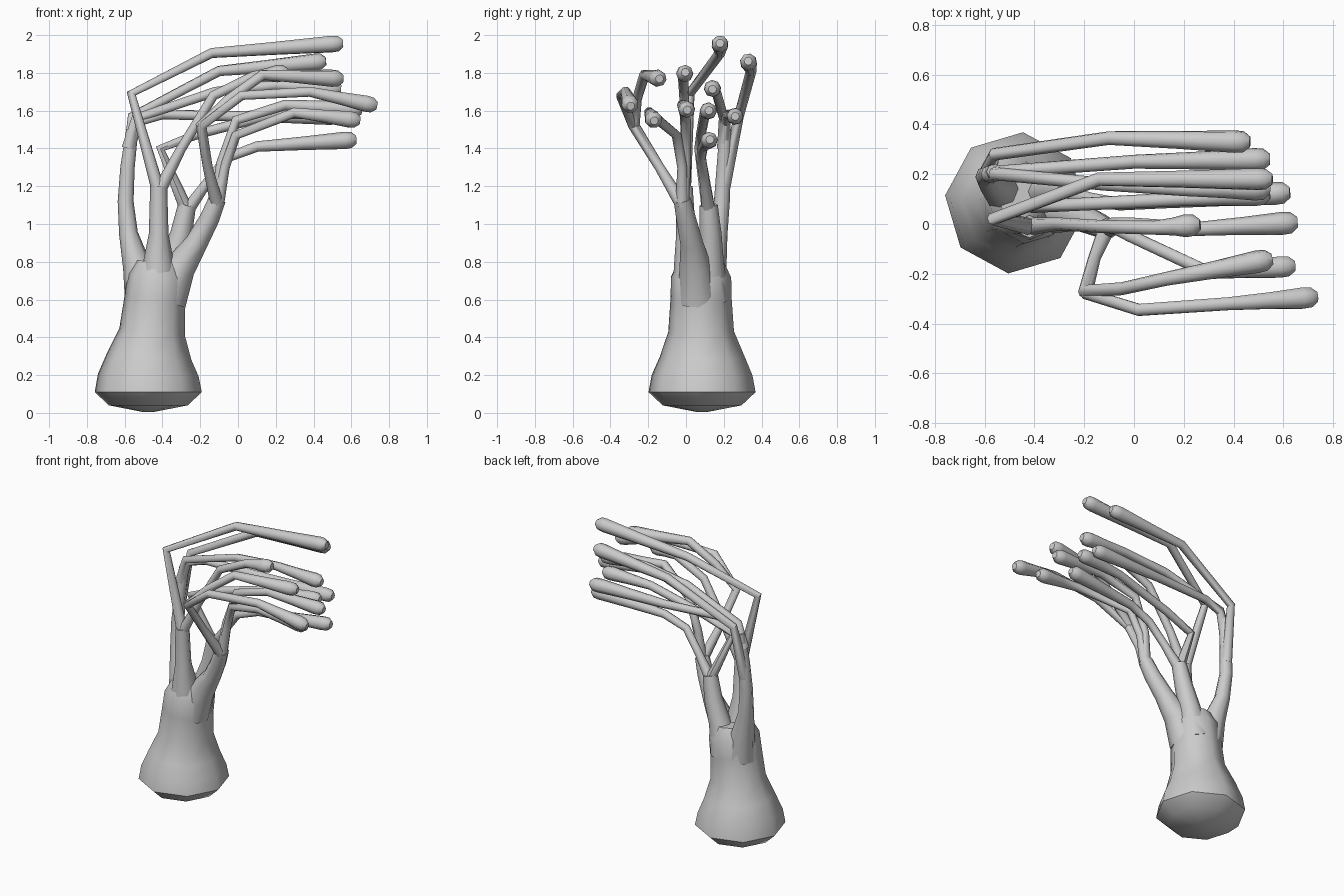
import bpy, bmesh, math
from mathutils import Vector

grey = bpy.data.materials.new("pale grey")
grey.diffuse_color = (0.6, 0.6, 0.6, 1)


def tube(name, path, sides=8, phase=0.0, sx=1.0):
    """Tapered tube through (x, y, z, radius) points, closed at both ends."""
    pts = [Vector(p[:3]) for p in path]
    bm = bmesh.new()
    rings, normal = [], None
    for i, p in enumerate(pts):
        d_in = (p - pts[max(i - 1, 0)]).normalized()
        d_out = (pts[min(i + 1, len(pts) - 1)] - p).normalized()
        t = (d_in + d_out).normalized()
        ref = normal if normal else Vector((1, 0, 0))
        normal = (ref - t * ref.dot(t)).normalized()
        side = t.cross(normal)
        rings.append([])
        for k in range(sides):
            a = math.tau * k / sides + phase
            off = normal * math.cos(a) * sx + side * math.sin(a)
            rings[-1].append(bm.verts.new(p + off * path[i][3]))
    for a, b in zip(rings, rings[1:]):
        for k in range(sides):
            j = (k + 1) % sides
            bm.faces.new((a[k], a[j], b[j], b[k]))
    bm.faces.new(rings[0][::-1])
    bm.faces.new(rings[-1])
    bmesh.ops.recalc_face_normals(bm, faces=bm.faces)
    me = bpy.data.meshes.new(name)
    bm.to_mesh(me)
    bm.free()
    me.materials.append(grey)
    ob = bpy.data.objects.new(name, me)
    bpy.context.collection.objects.link(ob)
    bpy.ops.object.select_all(action='DESELECT')
    ob.select_set(True)
    bpy.context.view_layer.objects.active = ob
    bpy.ops.object.shade_smooth_by_angle(angle=math.radians(50))
    return ob


# Trunk with a bulbous faceted foot
tube("trunk", [(-0.475, 0.085, 0.005, 0.03), (-0.475, 0.085, 0.04, 0.21),
               (-0.475, 0.085, 0.11, 0.285), (-0.475, 0.085, 0.2, 0.268),
               (-0.47, 0.085, 0.3, 0.225), (-0.455, 0.08, 0.43, 0.175),
               (-0.44, 0.08, 0.6, 0.163), (-0.425, 0.08, 0.72, 0.16),
               (-0.42, 0.08, 0.8, 0.12)], phase=math.radians(-6))

# Four limbs rising out of the trunk
tube("left_limb", [(-0.5, 0.12, 0.6, 0.1), (-0.535, 0.14, 0.78, 0.075), (-0.58, 0.17, 0.95, 0.05),
                   (-0.595, 0.19, 1.12, 0.042), (-0.585, 0.2, 1.3, 0.038), (-0.56, 0.21, 1.5, 0.032)])
tube("middle_limb", [(-0.44, 0.04, 0.6, 0.11), (-0.42, 0.02, 0.78, 0.085),
                     (-0.42, 0.0, 0.95, 0.052), (-0.42, -0.01, 1.2, 0.045)])
tube("right_limb", [(-0.38, 0.06, 0.6, 0.11), (-0.31, 0.05, 0.77, 0.085), (-0.22, 0.03, 0.9, 0.06),
                    (-0.15, 0.0, 1.03, 0.052), (-0.11, -0.02, 1.13, 0.046)])
tube("back_limb", [(-0.4, 0.13, 0.6, 0.1), (-0.35, 0.13, 0.8, 0.07),
                   (-0.3, 0.13, 0.95, 0.058), (-0.27, 0.12, 1.1, 0.048)])


# Slender fingers that bend forward and swell toward a rounded tip
def finger(name, *points):
    pts = [Vector(p) for p in points]
    n = len(pts)
    path = [(*p, 0.036 if i == 0 else 0.026) for i, p in enumerate(pts[:-1])]
    a, b = pts[-2], pts[-1]
    d = (b - a).normalized()
    path[-1] = (*a, 0.028)
    path += [(*a.lerp(b, 0.5), 0.036), (*(b - d * 0.035), 0.046),
             (*b, 0.043), (*(b + d * 0.026), 0.022)]
    tube(name, path)


finger("top_finger", (-0.42, -0.01, 1.17), (-0.565, 0.02, 1.69), (-0.14, 0.18, 1.905), (0.53, 0.18, 1.955))
finger("short_finger", (-0.42, -0.01, 1.17), (-0.3, 0.0, 1.4), (-0.13, -0.01, 1.68),
       (0.08, -0.015, 1.78), (0.24, -0.005, 1.8))

finger("front_upper_finger", (-0.11, -0.02, 1.1), (-0.16, -0.14, 1.3), (-0.2, -0.27, 1.52),
       (-0.05, -0.26, 1.66), (0.13, -0.22, 1.79), (0.53, -0.145, 1.77))
finger("front_outer_finger", (-0.11, -0.02, 1.1), (-0.16, -0.14, 1.3), (-0.19, -0.28, 1.52),
       (0.02, -0.345, 1.68), (0.38, -0.32, 1.7), (0.71, -0.295, 1.63))
finger("front_lower_finger", (-0.11, -0.02, 1.1), (-0.07, -0.02, 1.3), (-0.01, -0.05, 1.47),
       (0.3, -0.195, 1.59), (0.62, -0.17, 1.55))
finger("centre_finger", (-0.11, -0.02, 1.1), (-0.09, 0.0, 1.32), (-0.01, 0.0, 1.55),
       (0.25, -0.02, 1.63), (0.63, 0.005, 1.605))

finger("rear_low_finger", (-0.27, 0.12, 1.07), (-0.17, 0.1, 1.21), (-0.06, 0.08, 1.35),
       (0.1, 0.09, 1.41), (0.6, 0.125, 1.445))
finger("rear_mid_finger", (-0.27, 0.12, 1.07), (-0.41, 0.07, 1.4), (-0.2, 0.08, 1.48),
       (0.2, 0.1, 1.585), (0.52, 0.12, 1.6))

finger("back_high_finger", (-0.59, 0.2, 1.2), (-0.56, 0.28, 1.57), (-0.1, 0.345, 1.81), (0.44, 0.33, 1.86))
finger("back_mid_finger", (-0.58, 0.2, 1.4), (-0.54, 0.2, 1.56), (-0.12, 0.16, 1.7), (0.2, 0.14, 1.735),
       (0.52, 0.14, 1.715))
finger("back_low_finger", (-0.58, 0.2, 1.4), (-0.53, 0.21, 1.54), (-0.4, 0.22, 1.58), (0.0, 0.25, 1.57),
       (0.52, 0.26, 1.57))
